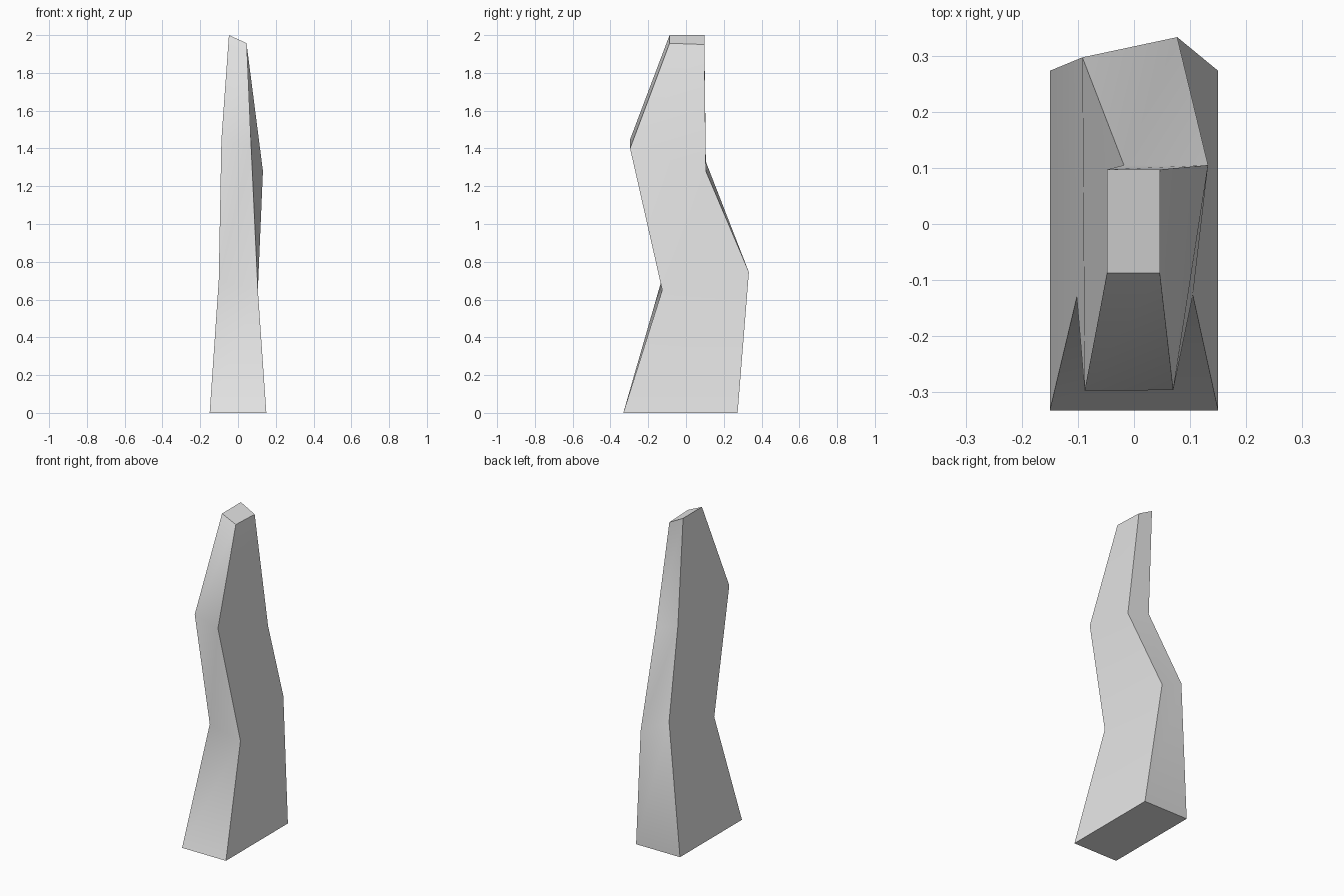
import bpy
import bmesh
import math

# Remove the default cube
cube = bpy.data.objects.get("Cube")
if cube:
    bpy.data.objects.remove(cube, do_unlink=True)

# Single stone grey
grey = bpy.data.materials.new("light_grey")
grey.use_nodes = True
colour = (0.8, 0.8, 0.8, 1.0)
grey.diffuse_color = colour
grey.node_tree.nodes["Principled BSDF"].inputs["Base Color"].default_value = colour

# Cross-sections from foot to tip: front -x, front +x, back +x, back -x
sections = [
    [(-0.15, -0.332, 0), (0.15, -0.332, 0), (0.15, 0.273, 0), (-0.15, 0.273, 0)],
    [(-0.102, -0.13, 0.70), (0.105, -0.126, 0.65), (0.077, 0.333, 0.745), (-0.092, 0.297, 0.83)],
    [(-0.088, -0.297, 1.445), (0.07, -0.296, 1.40), (0.132, 0.105, 1.28), (-0.018, 0.105, 1.33)],
    [(-0.048, -0.087, 2.0), (0.046, -0.087, 1.957), (0.046, 0.097, 1.95), (-0.048, 0.097, 2.0)],
]

# Loft the sections into a closed, crooked pillar
bm = bmesh.new()
rings = [[bm.verts.new(p) for p in section] for section in sections]
for low, high in zip(rings, rings[1:]):
    for i in range(4):
        j = (i + 1) % 4
        bm.faces.new((low[i], low[j], high[j], high[i]))
bm.faces.new(rings[0][::-1])
bm.faces.new(rings[-1])

mesh = bpy.data.meshes.new("crooked_pillar")
bm.to_mesh(mesh)
bm.free()
mesh.materials.append(grey)
pillar = bpy.data.objects.new("crooked_pillar", mesh)
bpy.context.collection.objects.link(pillar)

# Soft bends along each side, crisp corners between sides
bpy.ops.object.select_all(action="DESELECT")
pillar.select_set(True)
bpy.context.view_layer.objects.active = pillar
bpy.ops.object.shade_smooth_by_angle(angle=math.radians(45))
